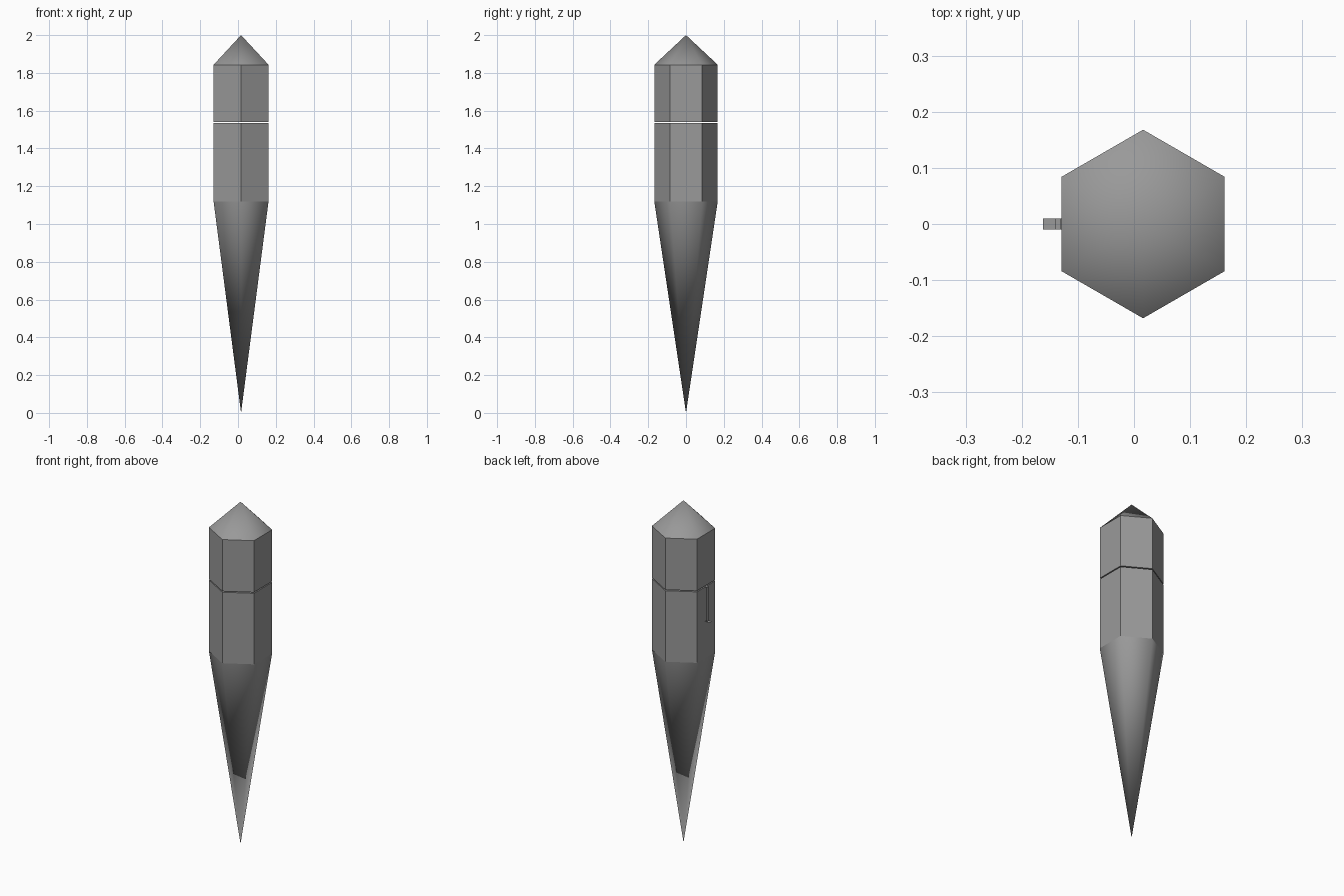
import bpy, bmesh
from math import sin, cos, pi

if "Cube" in bpy.data.objects:
    bpy.data.objects.remove(bpy.data.objects["Cube"])

CX, R = 0.0162, 0.168   # axis position and corner radius of the hexagonal barrel

mat = bpy.data.materials.new("dark_grey")
mat.diffuse_color = (0.32, 0.32, 0.32, 1)
mat.use_nodes = True
mat.node_tree.nodes["Principled BSDF"].inputs["Base Color"].default_value = mat.diffuse_color


def finish(name, bm, smooth):
    bmesh.ops.recalc_face_normals(bm, faces=bm.faces[:])
    for f in bm.faces:
        f.smooth = smooth
    me = bpy.data.meshes.new(name)
    bm.to_mesh(me)
    bm.free()
    me.materials.append(mat)
    ob = bpy.data.objects.new(name, me)
    bpy.context.collection.objects.link(ob)


def ring(bm, z):
    return [bm.verts.new((CX + R * cos(pi / 2 + i * pi / 3),
                          R * sin(pi / 2 + i * pi / 3), z)) for i in range(6)]


def barrel(name, z0, z1, cap_bottom, cap_top):
    bm = bmesh.new()
    a, b = ring(bm, z0), ring(bm, z1)
    for i in range(6):
        j = (i + 1) % 6
        bm.faces.new((a[i], a[j], b[j], b[i]))
    if cap_bottom:
        bm.faces.new(a[::-1])
    if cap_top:
        bm.faces.new(b)
    finish(name, bm, False)


def point(name, z_base, z_tip):
    bm = bmesh.new()
    base = ring(bm, z_base)
    tip = bm.verts.new((CX, 0, z_tip))
    for i in range(6):
        bm.faces.new((base[i], base[(i + 1) % 6], tip))
    finish(name, bm, True)


# long smooth-shaded writing end and short top point
point("lower_point", 1.12, 0.0)
point("cap_point", 1.843, 2.0)

# faceted barrel, split by a narrow open gap
barrel("lower_barrel", 1.12, 1.535, False, True)
barrel("upper_barrel", 1.541, 1.843, True, False)

# paper-thin clip: strip down the left face with a foot sticking out below
bm = bmesh.new()


def strip(points):
    rows = [[bm.verts.new((x, y, z)) for y in (-0.01, 0.01)] for x, z in points]
    for a, b in zip(rows, rows[1:]):
        bm.faces.new((a[0], b[0], b[1], a[1]))


strip([(-0.13, 1.534), (-0.14, 1.534), (-0.14, 1.335)])
strip([(-0.129, 1.335), (-0.162, 1.335)])
finish("clip", bm, False)
